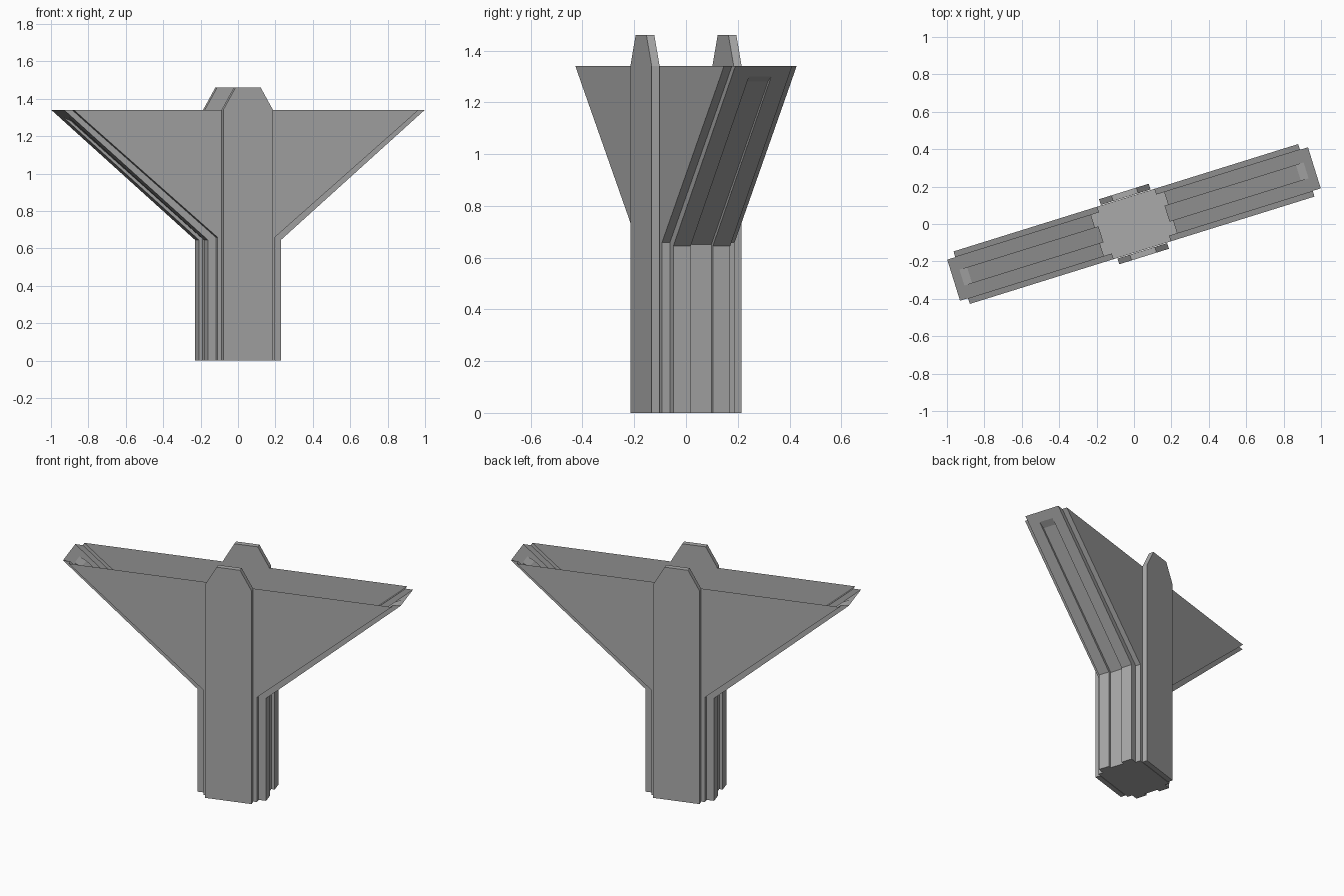
import bpy, bmesh, math
from mathutils import Matrix

cube = bpy.data.objects.get("Cube")
if cube:
    bpy.data.objects.remove(cube, do_unlink=True)

concrete = bpy.data.materials.new("concrete grey")
concrete.use_nodes = True
GREY = (0.4, 0.4, 0.4, 1)
concrete.diffuse_color = GREY
concrete.node_tree.nodes["Principled BSDF"].inputs["Base Color"].default_value = GREY

TURN = Matrix.Rotation(math.radians(17.3), 4, 'Z')
DECK, KINK, TOP = 1.34, 0.645, 1.46
STEM, TIP = 0.205, 1.01
CORE, FLANGE, RIB = 0.115, 0.147, 0.182
INSET, GROOVE, GROOVE_HALF = 0.045, 0.02, 0.045


def finish(name, bm):
    bmesh.ops.remove_doubles(bm, verts=bm.verts, dist=0.0001)
    bmesh.ops.recalc_face_normals(bm, faces=bm.faces)
    bm.transform(TURN)
    mesh = bpy.data.meshes.new(name)
    bm.to_mesh(mesh)
    bm.free()
    mesh.materials.append(concrete)
    obj = bpy.data.objects.new(name, mesh)
    bpy.context.collection.objects.link(obj)
    return obj


def section(bm, reach, z, groove, kink=False):
    """One stepped outline of the shaft, both ends, at a given height."""
    half = [(INSET, FLANGE), (INSET, CORE), (0, CORE), (0, GROOVE_HALF), (groove, GROOVE_HALF)]
    end = [(d, -v) for d, v in half] + [(d, v) for d, v in reversed(half)]
    ring = []
    for sign in (1, -1):
        for d, v in end:
            rise = d * 0.3 if kink else 0
            ring.append(bm.verts.new((sign * (reach - d), sign * v, z + rise)))
    return ring


# Shaft flaring into two wings: open-topped shell with grooved ends
def reach_at(z):
    return STEM + (TIP - STEM) * (z - KINK) / (DECK - KINK)


bm = bmesh.new()
rings = [section(bm, STEM, 0, GROOVE), section(bm, STEM, KINK, GROOVE, True)]
for z, groove in ((1.28, GROOVE), (1.3, 0), (DECK, 0)):
    rings.append(section(bm, reach_at(z), z, groove))
bm.faces.new(rings[0])
for low, high in zip(rings, rings[1:]):
    n = len(low)
    for i in range(n):
        j = (i + 1) % n
        bm.faces.new((low[i], low[j], high[j], high[i]))
finish("flared_pier_shell", bm)

# Upright rib on each broad side, with a clipped top
for name, side in (("front_rib", -1), ("back_rib", 1)):
    bm = bmesh.new()
    outline = [(-0.139, 0), (0.139, 0), (0.139, DECK), (0.07, TOP), (-0.07, TOP), (-0.139, DECK)]
    face = bm.faces.new([bm.verts.new((u, side * RIB, z)) for u, z in outline])
    made = bmesh.ops.extrude_face_region(bm, geom=[face], use_keep_orig=True)
    for v in made["geom"]:
        if isinstance(v, bmesh.types.BMVert):
            v.co.y = side * (FLANGE + 0.003)
    finish(name, bm)
